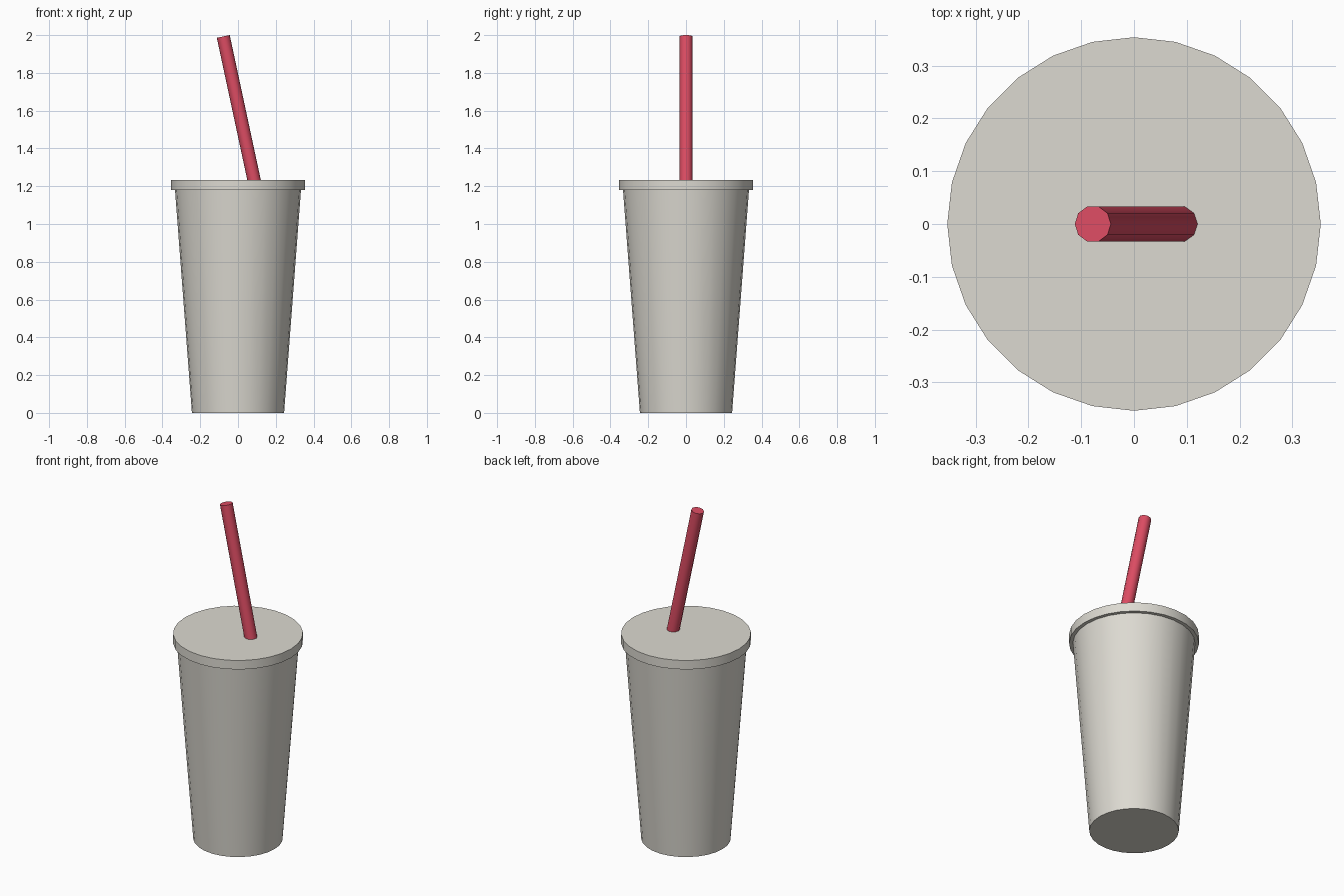
import bpy
import math
from mathutils import Vector

cube = bpy.data.objects.get("Cube")
if cube:
    bpy.data.objects.remove(cube, do_unlink=True)


def material(name, color):
    mat = bpy.data.materials.new(name)
    mat.use_nodes = True
    mat.diffuse_color = color
    mat.node_tree.nodes["Principled BSDF"].inputs["Base Color"].default_value = color
    return mat


def tapered(name, base, top, r_base, r_top, sides, mat):
    """Capped round part running from base to top."""
    base, top = Vector(base), Vector(top)
    axis = top - base
    bpy.ops.mesh.primitive_cone_add(
        vertices=sides, radius1=r_base, radius2=r_top, depth=axis.length,
        location=(base + top) / 2,
        rotation=(0, math.atan2(axis.x, axis.z), 0))
    obj = bpy.context.object
    obj.name = name
    obj.data.materials.append(mat)
    bpy.ops.object.shade_smooth_by_angle(angle=math.radians(40))
    return obj


paper = material("warm light grey", (0.72, 0.70, 0.64, 1))
red = material("straw red", (0.72, 0.073, 0.125, 1))

SIDES = 28
LID_BOTTOM, LID_TOP = 1.18, 1.234

# Tapered cup and overhanging flat lid
tapered("cup", (0, 0, 0), (0, 0, LID_BOTTOM + 0.02), 0.244, 0.335, SIDES, paper)
tapered("lid", (0, 0, LID_BOTTOM), (0, 0, LID_TOP), 0.354, 0.354, SIDES, paper)

# Leaning straw, its foot sunk into the lid
straw = tapered("straw", (0.092, 0, 1.2), (-0.078, 0, 1.993), 0.035, 0.035, 10, red)
# Turn a corner of the ten-sided section towards the lean
straw.rotation_mode = 'QUATERNION'
lean = straw.rotation_quaternion.copy()
straw.rotation_quaternion = lean @ Vector((1, 0, 0)).rotation_difference(Vector((0, 1, 0)))
